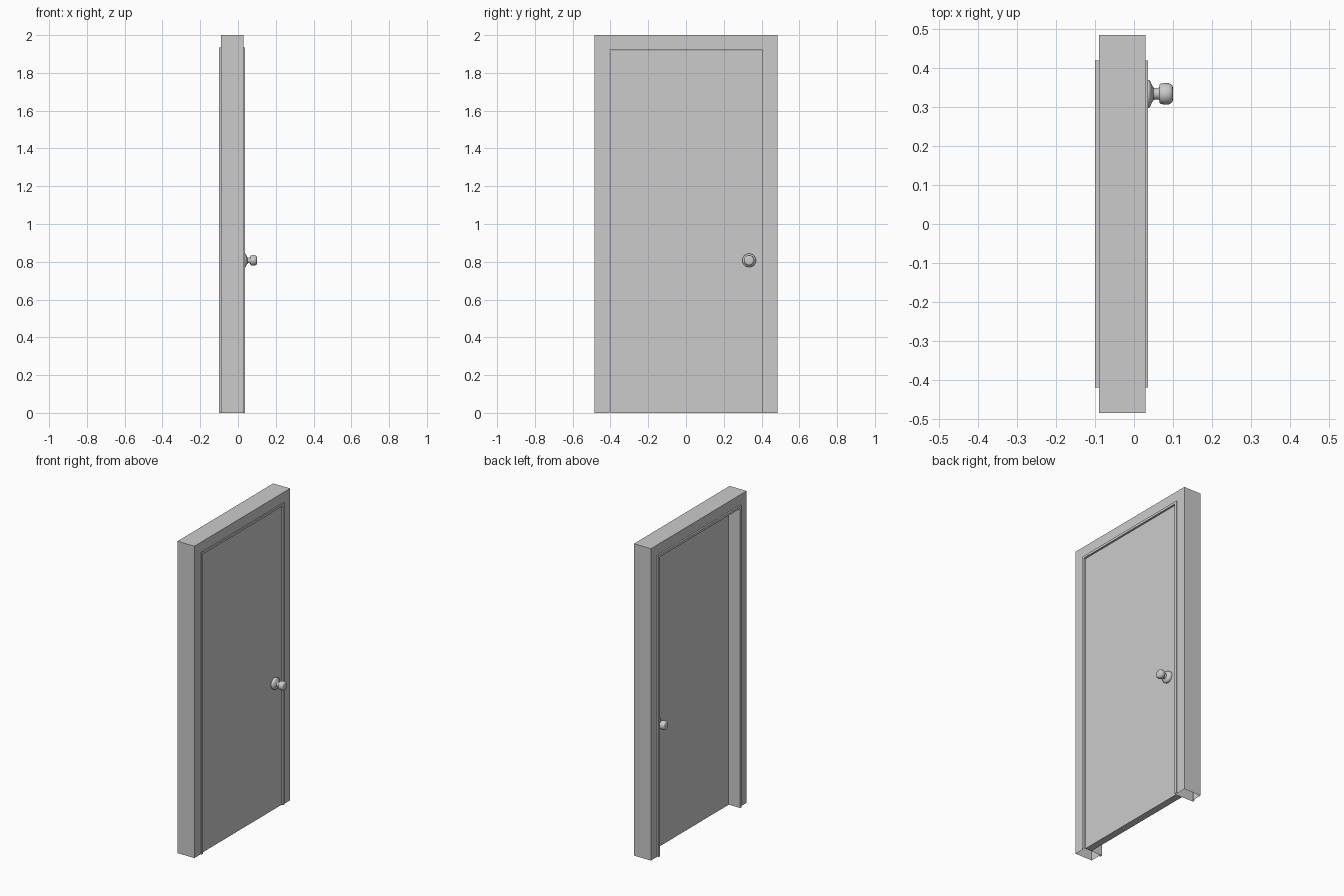
import bpy, bmesh, math

if "Cube" in bpy.data.objects:
    bpy.data.objects.remove(bpy.data.objects["Cube"])


def make_object(name, bm):
    bmesh.ops.recalc_face_normals(bm, faces=bm.faces)
    mesh = bpy.data.meshes.new(name)
    bm.to_mesh(mesh)
    bm.free()
    obj = bpy.data.objects.new(name, mesh)
    bpy.context.collection.objects.link(obj)
    return obj


def box(name, lo, hi):
    bm = bmesh.new()
    bmesh.ops.create_cube(bm, size=1)
    for v in bm.verts:
        v.co = [(a + b) / 2 + c * (b - a) for a, b, c in zip(lo, hi, v.co)]
    return make_object(name, bm)


def swept_frame(name, profile, half_width, height):
    """Sweep an (x, inset) section up, across and down, mitred; open at the feet."""
    bm = bmesh.new()
    rings = []
    for side, top in ((-1, 0), (-1, 1), (1, 1), (1, 0)):
        rings.append([bm.verts.new((x, side * (half_width - i), (height - i) * top))
                      for x, i in profile])
    n = len(profile)
    for a, b in zip(rings, rings[1:]):
        for k in range(n):
            j = (k + 1) % n
            bm.faces.new((a[k], a[j], b[j], b[k]))
    return make_object(name, bm)


def knob(name, base_x, direction, y, z, segments=32):
    """Lathe a rose, neck and grip around the x axis."""
    profile = [(0, 0.036), (0.013, 0.036), (0.016, 0.034), (0.019, 0.027),
               (0.022, 0.021), (0.025, 0.016), (0.031, 0.014), (0.037, 0.015),
               (0.040, 0.018), (0.041, 0.024), (0.044, 0.026), (0.054, 0.028),
               (0.065, 0.027), (0.071, 0.024), (0.074, 0.020), (0.0745, 0.016)]
    bm = bmesh.new()
    rings = []
    for d, r in profile:
        ring = []
        for s in range(segments):
            t = 2 * math.pi * s / segments
            ring.append(bm.verts.new((base_x + direction * d,
                                      y + r * math.cos(t), z + r * math.sin(t))))
        rings.append(ring)
    for a, b in zip(rings, rings[1:]):
        for k in range(segments):
            j = (k + 1) % segments
            bm.faces.new((a[k], a[j], b[j], b[k]))
    bm.faces.new(rings[0])
    bm.faces.new(rings[-1])
    obj = make_object(name, bm)
    bpy.ops.object.select_all(action='DESELECT')
    obj.select_set(True)
    bpy.context.view_layer.objects.active = obj
    bpy.ops.object.shade_smooth_by_angle(angle=math.radians(40))
    return obj


# Casing with a raised inner lip
section = [(-0.09, 0), (0.03, 0), (0.03, 0.065), (0.036, 0.065),
           (0.036, 0.08), (-0.10, 0.08), (-0.10, 0.065), (-0.09, 0.065)]
swept_frame("door_frame", section, 0.485, 2.0)

# Door leaf, with a narrow gap on the hinge side
DOOR_FRONT, DOOR_BACK = 0.025, -0.02
box("door_panel", (DOOR_BACK, -0.401, 0.0), (DOOR_FRONT, 0.404, 1.919))

# Knobs on both faces
knob("front_knob", DOOR_FRONT, 1, 0.334, 0.807)
knob("back_knob", DOOR_BACK, -1, 0.334, 0.807)
